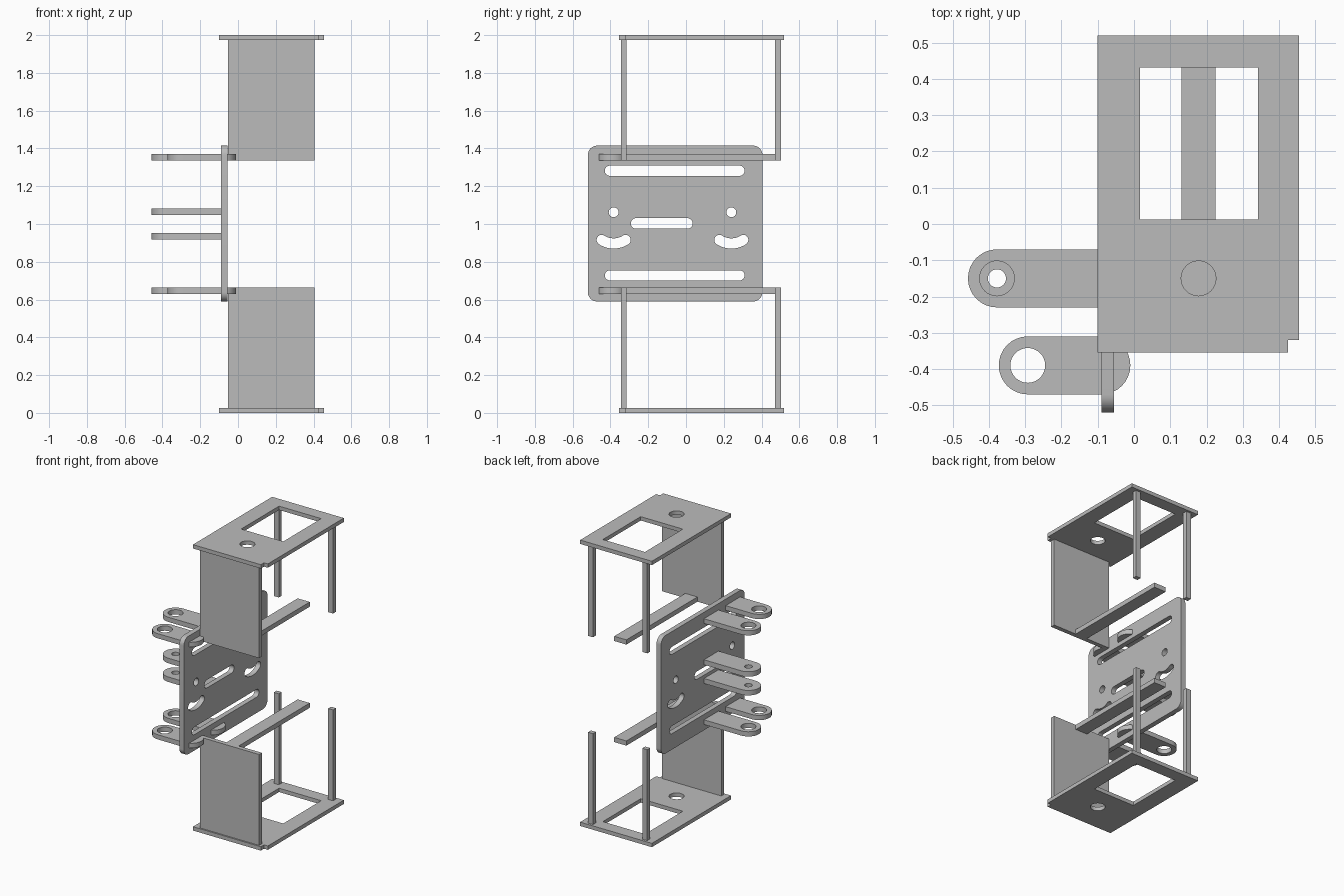
import bpy, bmesh, math
from mathutils import Matrix

cube = bpy.data.objects.get("Cube")
if cube:
    bpy.data.objects.remove(cube, do_unlink=True)

grey = bpy.data.materials.new("plain grey")
grey.use_nodes = True
grey.diffuse_color = (0.5, 0.5, 0.5, 1)
grey.node_tree.nodes["Principled BSDF"].inputs["Base Color"].default_value = (0.5, 0.5, 0.5, 1)


# Outline helpers
def arc(cx, cy, r, start, end, steps=16):
    return [(cx + r * math.cos(math.radians(start + (end - start) * i / steps)),
             cy + r * math.sin(math.radians(start + (end - start) * i / steps)))
            for i in range(steps + 1)]


def circle(cx, cy, r):
    return arc(cx, cy, r, 0, 360, 32)[:-1]


def rect(x0, x1, y0, y1):
    return [(x0, y0), (x1, y0), (x1, y1), (x0, y1)]


def rounded_rect(x0, x1, y0, y1, r):
    return (arc(x0 + r, y0 + r, r, 180, 270, 8) + arc(x1 - r, y0 + r, r, 270, 360, 8)
            + arc(x1 - r, y1 - r, r, 0, 90, 8) + arc(x0 + r, y1 - r, r, 90, 180, 8))


def slot(x0, x1, cy, r):
    return arc(x0 + r, cy, r, 90, 270) + arc(x1 - r, cy, r, -90, 90)


def curved_slot(cx, cy, radius, half_width, spread):
    a, b = 270 - spread, 270 + spread
    ends = [(cx + radius * math.cos(math.radians(t)), cy + radius * math.sin(math.radians(t))) for t in (a, b)]
    return (arc(cx, cy, radius + half_width, a, b)
            + arc(*ends[1], half_width, b, b + 180, 10)[1:-1]
            + arc(cx, cy, radius - half_width, b, a)
            + arc(*ends[0], half_width, a + 180, a + 360, 10)[1:-1])


def extrude(name, low, high, outline, holes=(), sideways=False):
    """Flat sheet between two levels along z, or along x when sideways."""
    curve = bpy.data.curves.new(name, "CURVE")
    curve.dimensions = "2D"
    curve.fill_mode = "BOTH"
    curve.extrude = (high - low) / 2
    for points in [outline, *holes]:
        spline = curve.splines.new("POLY")
        spline.points.add(len(points) - 1)
        for p, (u, v) in zip(spline.points, points):
            p.co = (u, v, 0, 1)
        spline.use_cyclic_u = True
    temp = bpy.data.objects.new(name + " profile", curve)
    bpy.context.collection.objects.link(temp)
    bpy.context.view_layer.update()
    mesh = bpy.data.meshes.new_from_object(temp.evaluated_get(bpy.context.evaluated_depsgraph_get()))
    bpy.data.objects.remove(temp, do_unlink=True)
    bpy.data.curves.remove(curve)

    mesh.transform(Matrix.Translation((0, 0, (low + high) / 2)))
    if sideways:
        mesh.transform(Matrix(((0, 0, 1, 0), (1, 0, 0, 0), (0, 1, 0, 0), (0, 0, 0, 1))))
    bm = bmesh.new()
    bm.from_mesh(mesh)
    bmesh.ops.remove_doubles(bm, verts=bm.verts, dist=1e-5)
    bmesh.ops.recalc_face_normals(bm, faces=bm.faces)
    bm.to_mesh(mesh)
    bm.free()
    mesh.name = name
    mesh.materials.clear()
    mesh.materials.append(grey)
    obj = bpy.data.objects.new(name, mesh)
    bpy.context.collection.objects.link(obj)
    bpy.ops.object.select_all(action="DESELECT")
    obj.select_set(True)
    bpy.context.view_layer.objects.active = obj
    bpy.ops.object.shade_smooth_by_angle(angle=math.radians(30))
    return obj


# Upright mounting plate with slots and holes
cutouts = [slot(-0.43, 0.31, z, 0.027) for z in (1.282, 0.728)]
cutouts.append(slot(-0.292, 0.035, 1.003, 0.028))
for y in (-0.383, 0.24):
    cutouts += [circle(y, 1.062, 0.026), curved_slot(y, 1.013, 0.116, 0.027, 33)]
extrude("mounting_plate", -0.09, -0.055,
        rounded_rect(-0.52, 0.405, 0.59, 1.415, 0.05), cutouts, sideways=True)

# Two matching end frames, the lower one flipped
end_outline = [(-0.1, -0.355), (0.425, -0.355), (0.425, -0.32),
               (0.455, -0.32), (0.455, 0.52), (-0.1, 0.52)]
for side in ("upper", "lower"):
    def levels(a, b):
        return (a, b) if side == "upper" else (2 - b, 2 - a)

    extrude(side + "_end_plate", *levels(1.973, 2), end_outline,
            [rect(0.016, 0.342, 0.012, 0.431), circle(0.178, -0.15, 0.048)])
    extrude(side + "_front_panel", *levels(1.337, 1.973), rect(-0.053, 0.405, -0.345, -0.314))
    for label, x in (("right", -0.053), ("left", 0.367)):
        extrude(f"{side}_{label}_post", *levels(1.337, 1.973), rect(x, x + 0.038, 0.472, 0.504))
    extrude(side + "_cross_bar", *levels(1.337, 1.37), rect(0.131, 0.225, -0.314, 0.472))

    # Lugs passing through the mounting plate
    for label, x, y in (("long", -0.378, -0.15), ("short", -0.293, -0.39)):
        extrude(f"{side}_{label}_lug", *levels(1.337, 1.37),
                slot(x - 0.08, -0.01, y, 0.08), [circle(x, y, 0.048)])

    # Middle lug ending at the mounting plate
    extrude(side + "_middle_lug", *levels(1.048, 1.083),
            arc(-0.378, -0.15, 0.08, 90, 270) + [(-0.09, -0.23), (-0.09, -0.07)],
            [circle(-0.378, -0.15, 0.025)])
